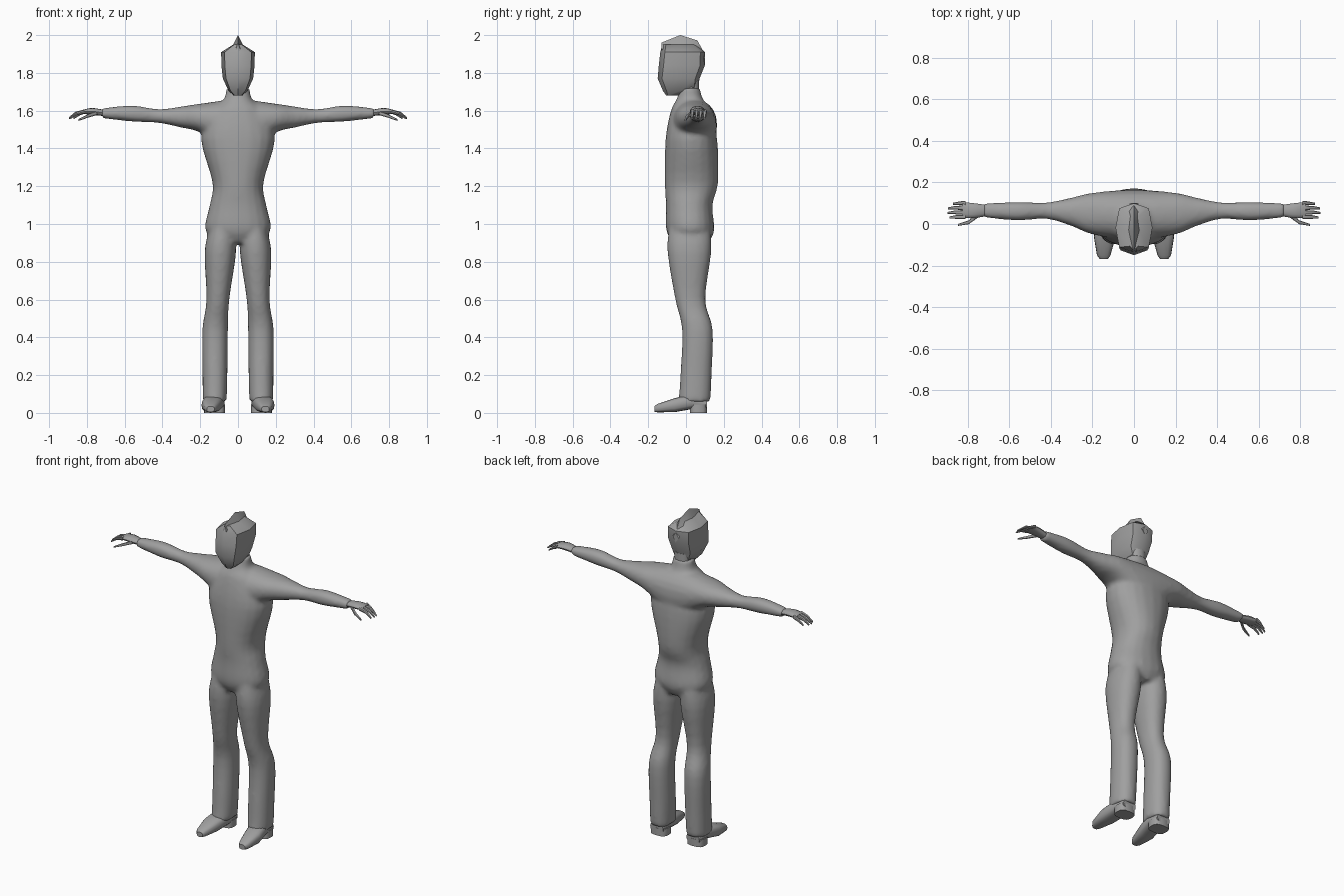
import bpy, bmesh
from math import cos, sin, tau, copysign

cube = bpy.data.objects.get("Cube")
if cube:
    bpy.data.objects.remove(cube)

colour = (.35, .35, .35, 1)
grey = bpy.data.materials.new("plain grey")
grey.use_nodes = True
grey.diffuse_color = colour
grey.node_tree.nodes["Principled BSDF"].inputs["Base Color"].default_value = colour


def smooth(rings, steps=4):
    """Add in-between sections along a spline through the given ones."""
    ends = [rings[0], *rings, rings[-1]]
    result = []
    for quad in zip(ends, ends[1:], ends[2:], ends[3:]):
        for k in range(steps):
            u = k / steps
            result.append([b + u / 2 * (c - a + u * (2 * a - 5 * b + 4 * c - d
                                                     + u * (3 * (b - c) + d - a)))
                           for a, b, c, d in zip(*quad)])
    return result + [rings[-1]]


def centred(rings):
    """Turn (t, half width, low, high) into sections symmetric about the middle."""
    return [(t, -width, width, low, high) for t, width, low, high in rings]


def loft(bm, axis, rings, sides=20, power=2.2, flip=1):
    """Skin rounded sections along an axis; each ring is (t, a0, a1, b0, b1)."""
    loops = []
    for t, a0, a1, b0, b1 in rings:
        loop = []
        for i in range(sides):
            c, s = cos(tau * i / sides), sin(tau * i / sides)
            c = copysign(abs(c) ** (2 / power), c)
            s = copysign(abs(s) ** (2 / power), s)
            a = (a0 + a1 + c * (a1 - a0)) / 2
            b = (b0 + b1 + s * (b1 - b0)) / 2
            x, y, z = {"x": (t, a, b), "y": (a, t, b), "z": (a, b, t)}[axis]
            loop.append(bm.verts.new((flip * x, y, z)))
        loops.append(loop)
    faces = [bm.faces.new(loops[0]), bm.faces.new(loops[-1])]
    for lower, upper in zip(loops, loops[1:]):
        for i in range(sides):
            j = (i + 1) % sides
            faces.append(bm.faces.new((lower[i], lower[j], upper[j], upper[i])))
    bmesh.ops.recalc_face_normals(bm, faces=faces)


def finish(bm, name, angle=.7):
    """Make a grey object of the mesh, smooth except at sharp edges."""
    mesh = bpy.data.meshes.new(name)
    bm.to_mesh(mesh)
    bm.free()
    mesh.materials.append(grey)
    obj = bpy.data.objects.new(name, mesh)
    bpy.context.collection.objects.link(obj)
    bpy.ops.object.select_all(action="DESELECT")
    obj.select_set(True)
    bpy.context.view_layer.objects.active = obj
    bpy.ops.object.shade_smooth_by_angle(angle=angle)
    return obj


# Clothed body: trunk, sleeves and trouser legs fused into one smooth skin
body = bmesh.new()
trunk = [(.9, .1, -.07, .12), (.97, .174, -.105, .15), (1.1, .15, -.106, .14),
         (1.22, .135, -.112, .17), (1.45, .196, -.108, .165),
         (1.6, .14, -.08, .13), (1.66, .075, -.05, .09), (1.72, .062, -.03, .073)]
loft(body, "z", smooth(centred(trunk)))

arm = [(0, -.08, .165, 1.38, 1.66), (.2, -.05, .15, 1.485, 1.637),
       (.3, -.01, .127, 1.51, 1.622), (.42, .024, .104, 1.535, 1.608),
       (.56, .017, .106, 1.542, 1.627), (.72, .03, .1, 1.56, 1.613)]
loft(body, "x", smooth([(-x, *section) for x, *section in arm[:0:-1]] + arm))

leg = [(.98, .02, .15, -.09, .13), (.85, .01, .177, -.098, .134),
       (.6, .046, .167, -.057, .103), (.44, .053, .189, -.021, .142),
       (.2, .056, .188, -.03, .136), (.06, .06, .187, -.04, .13)]
for side in (1, -1):
    loft(body, "z", smooth(leg), flip=side)
suit = finish(body, "clothed_body")
fuse = suit.modifiers.new("fuse", "REMESH")
fuse.mode = "VOXEL"
fuse.voxel_size = .012
fuse.use_smooth_shade = True
soften = suit.modifiers.new("soften", "SMOOTH")
soften.iterations = 6

# Faceted head with a neck hidden in the collar
head = bmesh.new()
skull = [(1.68, .022, -.105, -.02), (1.705, .05, -.122, .06), (1.77, .08, -.15, .072),
         (1.84, .088, -.144, .1), (1.91, .089, -.136, .1), (1.95, .025, -.125, .055)]
loft(head, "z", centred(skull), sides=8, power=3)
loft(head, "z", centred([(z, .05, -.02, .07) for z in (1.66, 1.76)]), sides=12)
finish(head, "head")

# Thin ridge of hair along the top
crest = bmesh.new()
ridge = [(-.13, .012, 1.89, 1.96), (-.03, .028, 1.89, 2),
         (.06, .03, 1.87, 1.972), (.1, .02, 1.84, 1.9)]
loft(crest, "y", centred(ridge), sides=4, power=2)
finish(crest, "hair_crest")

palm = [(.7, .04, .09, 1.57, 1.602), (.77, .028, .1, 1.578, 1.614),
        (.825, .03, .105, 1.583, 1.604)]
sole = [(-.168, .125, .165, .005, .035), (-.15, .113, .178, .003, .048),
        (-.06, .088, .193, .004, .078), (.03, .07, .18, .02, .1), (.11, .08, .168, .02, .07)]
heel = [(z, .07, .18, .02, .112) for z in (0, .045)]

# Finger paths through root, knuckle and tip, then the thumb
fingers = []
for i, reach in enumerate((.87, .894, .896, .888)):
    y = .1 - .022 * i
    fingers.append([(.81, y, 1.596), (reach - .035, y, 1.585), (reach, y - .003, 1.56)])
fingers.append([(.745, .045, 1.588), (.795, .008, 1.572), (.845, -.004, 1.55)])

for side, label in ((1, "left"), (-1, "right")):
    # Hand with curled fingers
    hand = bmesh.new()
    loft(hand, "x", smooth(palm), sides=12, flip=side)
    for path in fingers:
        rings = [(x, y - r, y + r, z - r, z + r)
                 for (x, y, z), r in zip(path, (.011, .009, .005))]
        loft(hand, "x", rings, sides=8, flip=side)
    finish(hand, label + "_hand")

    # Shoe with a separate block heel
    shoe = bmesh.new()
    loft(shoe, "y", sole, sides=16, power=2.8, flip=side)
    loft(shoe, "z", heel, sides=16, power=3, flip=side)
    finish(shoe, label + "_shoe")
